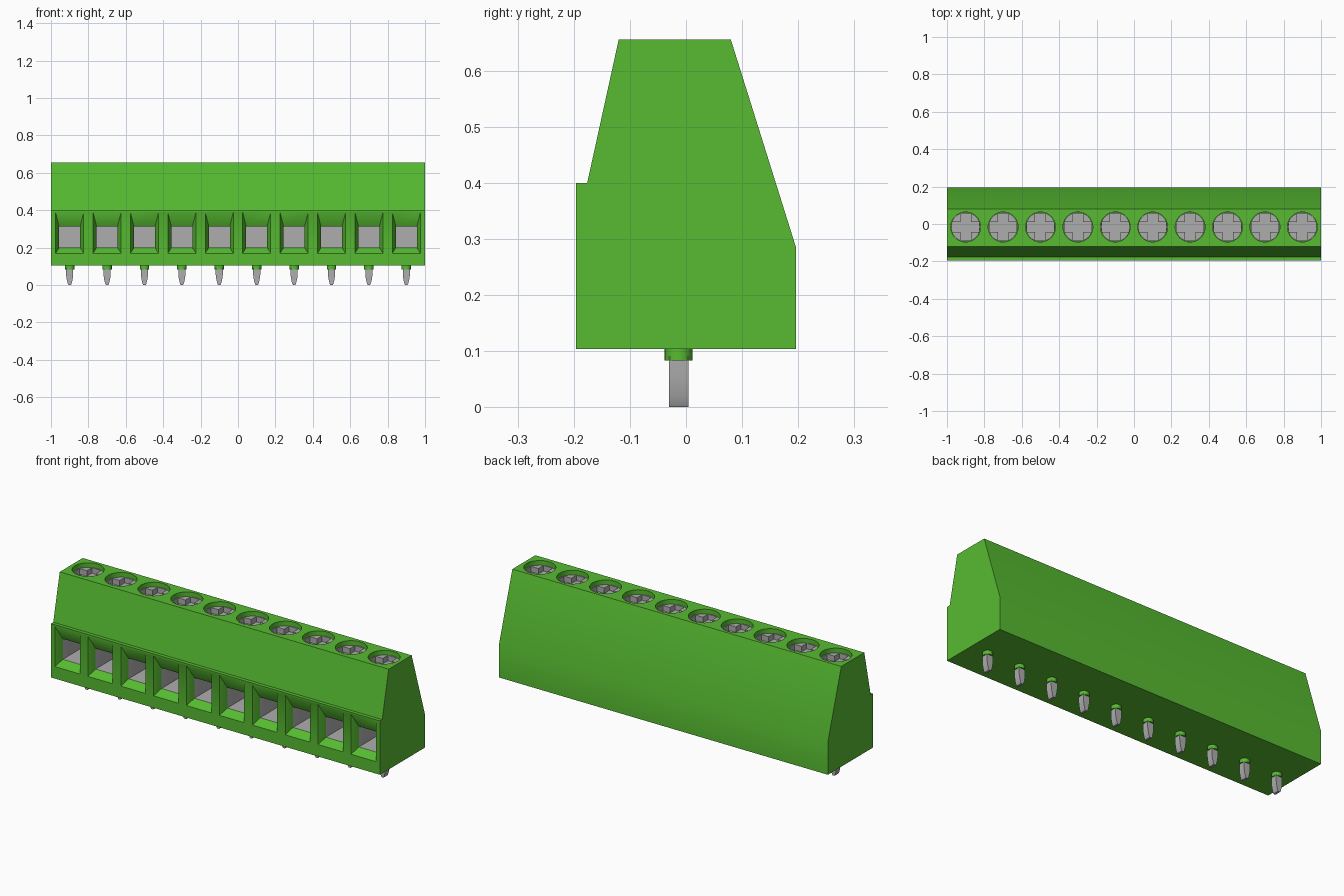
import bpy, bmesh, math

if "Cube" in bpy.data.objects:
    bpy.data.objects.remove(bpy.data.objects["Cube"], do_unlink=True)

COUNT, PITCH = 10, 0.2
CENTRES = [-0.9 + PITCH * i for i in range(COUNT)]
AXIS_Y = -0.016      # screw centre line
PIN_Y = -0.013       # pin centre line


def material(name, rgb, rough):
    m = bpy.data.materials.new(name)
    m.use_nodes = True
    m.diffuse_color = (*rgb, 1)
    b = m.node_tree.nodes["Principled BSDF"]
    b.inputs["Base Color"].default_value = (*rgb, 1)
    b.inputs["Roughness"].default_value = rough
    return m


green = material("green plastic", (0.095, 0.50, 0.031), 0.5)
metal = material("grey metal", (0.42, 0.42, 0.42), 0.4)


def make_object(name, bm, *mats):
    bmesh.ops.recalc_face_normals(bm, faces=bm.faces)
    me = bpy.data.meshes.new(name)
    bm.to_mesh(me)
    bm.free()
    for m in mats:
        me.materials.append(m)
    ob = bpy.data.objects.new(name, me)
    bpy.context.collection.objects.link(ob)
    return ob


def loft(bm, rings):
    """Closed solid through rings of equal point count."""
    loops = [[bm.verts.new(p) for p in r] for r in rings]
    n = len(loops[0])
    for a, b in zip(loops, loops[1:]):
        for i in range(n):
            j = (i + 1) % n
            bm.faces.new((a[i], a[j], b[j], b[i]))
    bm.faces.new(loops[0])
    bm.faces.new(loops[-1])


def circle(x, y, z, r, n):
    return [(x + r * math.cos(math.tau * i / n),
             y + r * math.sin(math.tau * i / n), z) for i in range(n)]


def cut(ob, cutter):
    """Subtract the cutter from the object and discard the cutter."""
    cutter.hide_render = True
    mod = ob.modifiers.new("cut", 'BOOLEAN')
    mod.operation, mod.solver, mod.object = 'DIFFERENCE', 'EXACT', cutter
    select(ob)
    bpy.ops.object.modifier_apply(modifier=mod.name)
    bpy.data.objects.remove(cutter, do_unlink=True)


def select(ob):
    bpy.ops.object.select_all(action='DESELECT')
    ob.select_set(True)
    bpy.context.view_layer.objects.active = ob


def smooth(ob):
    select(ob)
    bpy.ops.object.shade_smooth_by_angle(angle=math.radians(35))


def repeat(ob):
    """Linked copies of a part, one for each terminal."""
    name = ob.name
    for i, x in enumerate(CENTRES):
        o = ob if i == 0 else bpy.data.objects.new(name, ob.data)
        if i:
            bpy.context.collection.objects.link(o)
        o.name = f"{name}_{i + 1}"
        o.location.x = x


# Housing: side profile extruded along x
profile = [(-0.196, 0.104), (0.196, 0.104), (0.196, 0.285), (0.08, 0.655),
           (-0.12, 0.655), (-0.176, 0.4), (-0.196, 0.4)]
bm = bmesh.new()
loft(bm, [[(x, y, z) for y, z in profile] for x in (-1, 1)])
housing = make_object("housing", bm, green, metal)

# Wire entries (funnel then straight cage) and screw wells
bm = bmesh.new()
for x in CENTRES:
    loft(bm, [[(x - w, y, lo), (x + w, y, lo), (x + w, y, hi), (x - w, y, hi)]
              for y, w, lo, hi in ((-0.200, 0.077, 0.167, 0.397),
                                   (-0.156, 0.056, 0.20, 0.313),
                                   (0.05, 0.056, 0.20, 0.313))])
    loft(bm, [circle(x, AXIS_Y, z, 0.08, 40) for z in (0.585, 0.7)])
cut(housing, make_object("housing_cutter", bm, green))

# Metal lining of the wire cages
for p in housing.data.polygons:
    pts = [housing.data.vertices[i].co for i in p.vertices]
    inside = all(-0.158 < c.y < 0.06 and 0.19 < c.z < 0.32 for c in pts)
    p.material_index = 1 if inside else 0
smooth(housing)

# Screw heads with a cross recess
bm = bmesh.new()
loft(bm, [circle(0, AXIS_Y, z, 0.0785, 40) for z in (0.58, 0.63)])
screw = make_object("screw_head", bm, metal)
bm = bmesh.new()
a, b = 0.028, 0.072
cross = [(a, a), (b, a), (b, -a), (a, -a), (a, -b), (-a, -b),
         (-a, -a), (-b, -a), (-b, a), (-a, a), (-a, b), (a, b)]
loft(bm, [[(x, y + AXIS_Y, z) for x, y in cross] for z in (0.60, 0.66)])
cut(screw, make_object("cross_cutter", bm, metal))
smooth(screw)
repeat(screw)

# Round collars under the housing
bm = bmesh.new()
loft(bm, [circle(0, PIN_Y, z, 0.025, 24) for z in (0.083, 0.108)])
collar = make_object("pin_collar", bm, green)
smooth(collar)
repeat(collar)

# Flat solder pins, tapering to the tip
half = [(0.019, 0.09), (0.019, 0.055), (0.017, 0.038),
        (0.0135, 0.02), (0.009, 0.005), (0.006, 0.0)]
outline = half + [(-x, z) for x, z in reversed(half)]
bm = bmesh.new()
loft(bm, [[(x, PIN_Y + s * 0.0175, z) for x, z in outline] for s in (-1, 1)])
pin = make_object("solder_pin", bm, metal)
smooth(pin)
repeat(pin)
